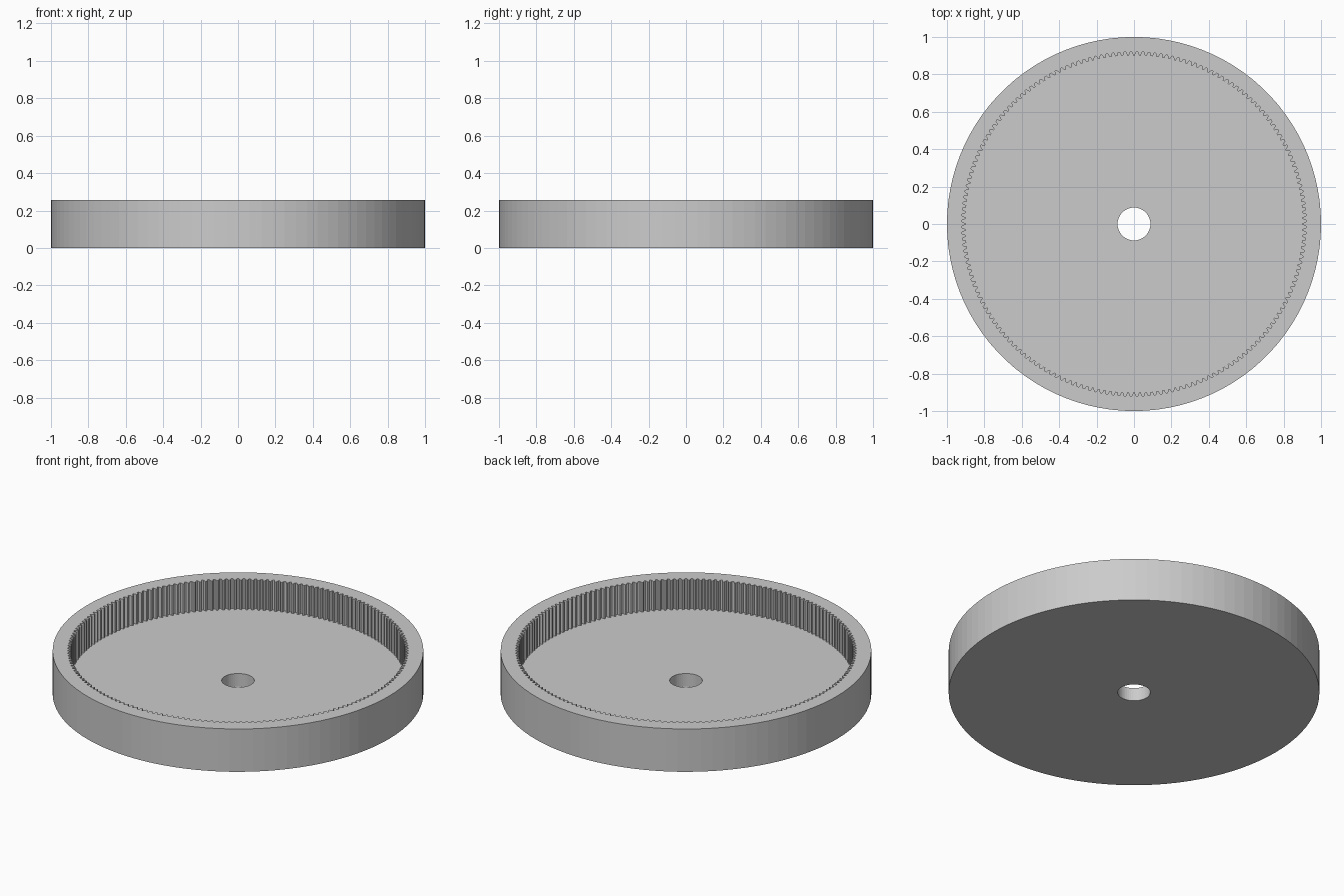
import bpy, bmesh
from math import cos, sin, tau

if "Cube" in bpy.data.objects:
    bpy.data.objects.remove(bpy.data.objects["Cube"])

HEIGHT, FLOOR = 0.255, 0.078
OUTER, ROOT, TIP, BORE = 1.0, 0.92, 0.902, 0.088
TEETH = 180

grey = bpy.data.materials.new("plain grey")
grey.use_nodes = True
colour = (0.6, 0.6, 0.6, 1)
grey.diffuse_color = colour
grey.node_tree.nodes["Principled BSDF"].inputs["Base Color"].default_value = colour


def circle(radius, sides):
    return [(radius * cos(tau * i / sides), radius * sin(tau * i / sides)) for i in range(sides)]


def tooth_outline():
    # Each inward tooth is a trapezium: root land, flank, tip land, flank
    points = []
    for i in range(TEETH):
        for offset, radius in ((-0.36, ROOT), (-0.14, TIP), (0.14, TIP), (0.36, ROOT)):
            a = tau * (i + offset) / TEETH
            points.append((radius * cos(a), radius * sin(a)))
    return points


bm = bmesh.new()


def loop(points, z):
    verts = [bm.verts.new((x, y, z)) for x, y in points]
    edges = [bm.edges.new((v, verts[i - 1])) for i, v in enumerate(verts)]
    return verts, edges


def wall(points, low, high):
    """Upright wall following an outline; returns its lower and upper edges."""
    (a, low_edges), (b, high_edges) = loop(points, low), loop(points, high)
    for i in range(len(a)):
        bm.faces.new((a[i - 1], a[i], b[i], b[i - 1]))
    return low_edges, high_edges


def cap(*edge_loops):
    edges = [e for edge_loop in edge_loops for e in edge_loop]
    bmesh.ops.triangle_fill(bm, edges=edges, use_beauty=True)


# Outer rim wall, toothed inner wall and centre bore
outer_low, outer_high = wall(circle(OUTER, 100), 0, HEIGHT)
teeth_low, teeth_high = wall(tooth_outline(), FLOOR, HEIGHT)
bore_low, bore_high = wall(circle(BORE, 48), 0, FLOOR)

# Rim top, recessed floor and underside
cap(outer_high, teeth_high)
cap(teeth_low, bore_high)
cap(outer_low, bore_low)
bmesh.ops.recalc_face_normals(bm, faces=bm.faces)

mesh = bpy.data.meshes.new("internal_ring_gear")
bm.to_mesh(mesh)
bm.free()
mesh.materials.append(grey)
gear = bpy.data.objects.new("internal_ring_gear", mesh)
bpy.context.collection.objects.link(gear)
